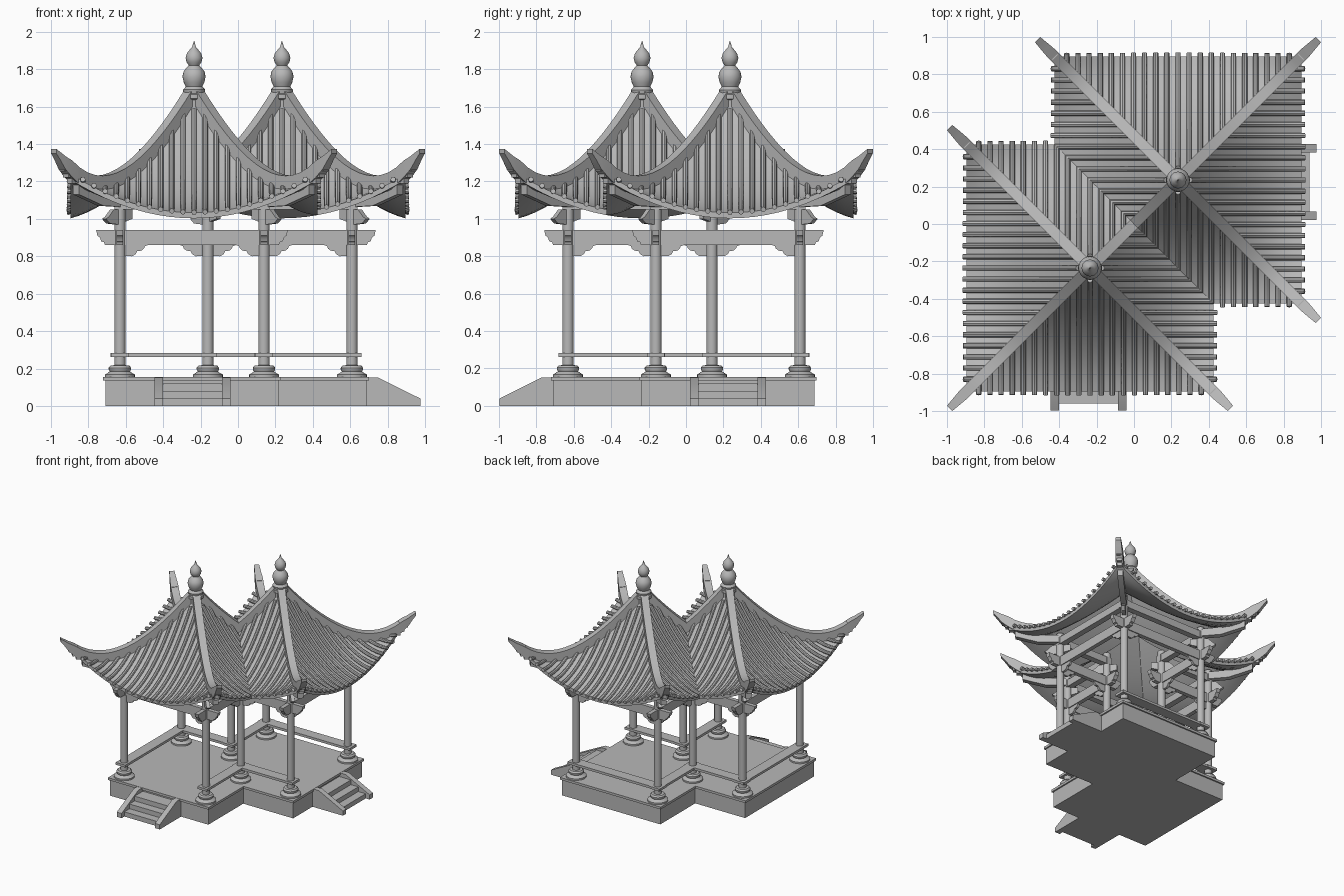
import bpy, bmesh, math
from mathutils import Vector, Matrix

old = bpy.data.objects.get("Cube")
if old:
    bpy.data.objects.remove(old, do_unlink=True)

stone = bpy.data.materials.new("plain grey")
stone.use_nodes = True
GREY = (0.48, 0.48, 0.48, 1)
stone.diffuse_color = GREY
stone.node_tree.nodes["Principled BSDF"].inputs["Base Color"].default_value = GREY

C = 0.235        # offset of each pavilion from the middle
SHIFT = -0.011   # the base sits slightly off the roof centre
EAVE = 0.66      # half width of a roof
made = []


def finish(name, bm):
    bmesh.ops.recalc_face_normals(bm, faces=bm.faces)
    mesh = bpy.data.meshes.new(name)
    bm.to_mesh(mesh)
    bm.free()
    mesh.materials.append(stone)
    ob = bpy.data.objects.new(name, mesh)
    bpy.context.collection.objects.link(ob)
    made.append(ob)


def prism(bm, points, offset):
    """Extrude a flat polygon by an offset vector."""
    a = [bm.verts.new(p) for p in points]
    b = [bm.verts.new(Vector(p) + Vector(offset)) for p in points]
    bm.faces.new(a)
    bm.faces.new(b[::-1])
    for i in range(len(a)):
        j = (i + 1) % len(a)
        bm.faces.new((a[i], a[j], b[j], b[i]))


def plate(bm, origin, along, profile, thick):
    """Upright plate: profile is (distance along, height)."""
    o, d = Vector((*origin, 0)), Vector((*along, 0)).normalized()
    side = Vector((-d.y, d.x, 0)) * thick
    prism(bm, [o + d * u + Vector((0, 0, z)) - side / 2 for u, z in profile], side)


def bar(bm, p, q, width, low, high, extra):
    n = (q - p).length + extra
    plate(bm, p, q - p, [(-extra, low), (n, low), (n, high), (-extra, high)], width)


def skin(bm, rings):
    n = len(rings[0])
    for a, b in zip(rings, rings[1:]):
        for i in range(n):
            bm.faces.new((a[i], a[(i + 1) % n], b[(i + 1) % n], b[i]))
    bm.faces.new(rings[0][::-1])
    bm.faces.new(rings[-1])


def lathe(bm, profile, centre, steps=24):
    rings = []
    for r, z in profile:
        rings.append([bm.verts.new((centre[0] + r * math.cos(math.tau * i / steps),
                                    centre[1] + r * math.sin(math.tau * i / steps), z))
                      for i in range(steps)])
    skin(bm, rings)


def outline(h):
    """Plan of two overlapping squares of half width h."""
    far, n = C + h, h - C
    plan = [(-far, -far), (n, -far), (n, -n), (far, -n),
            (far, far), (-n, far), (-n, n), (-far, n)]
    return [(x + SHIFT, y + SHIFT) for x, y in plan]


# Platform and its edge slab
for name, h, low, high in (("platform", 0.463, 0, 0.135), ("platform_slab", 0.475, 0.135, 0.155)):
    bm = bmesh.new()
    prism(bm, [(x, y, low) for x, y in outline(h)], (0, 0, high - low))
    finish(name, bm)

# Stairs: cheeks and three steps
edge = C + 0.463
for name, origin, out in (("front_stairs", (-0.243, SHIFT - edge), (0, -1)),
                          ("side_stairs", (SHIFT + edge, C + SHIFT), (1, 0))):
    bm = bmesh.new()
    o, d = Vector(origin), Vector(out)
    across = Vector((-d.y, d.x))
    for s in (-1, 1):
        plate(bm, o + across * s * 0.18, d,
              [(0, 0), (0.287, 0), (0.287, 0.04), (0.06, 0.153), (0, 0.153)], 0.045)
    plate(bm, o, d, [(0, 0), (0.25, 0), (0.25, 0.04), (0.18, 0.04), (0.18, 0.08),
                     (0.11, 0.08), (0.11, 0.12), (0, 0.12)], 0.32)
    finish(name, bm)

# Columns with turned bases
posts = [Vector(p) for p in outline(0.385)]
bm = bmesh.new()
bases = bmesh.new()
for p in posts:
    lathe(bm, [(0.03, 0.2), (0.03, 1.15)], p)
    lathe(bases, [(0.08, 0.153), (0.08, 0.168), (0.064, 0.177), (0.054, 0.185), (0.06, 0.195),
                  (0.06, 0.204), (0.05, 0.216), (0.03, 0.218)], p)
finish("columns", bm)
finish("column_bases", bases)

# Benches, tie beams, spandrels and purlins along the plan edges
benches, beams, spandrels, purlins = (bmesh.new() for _ in range(4))
SCALLOP = [(0, 0), (0, -0.06), (0.04, -0.062), (0.06, -0.05), (0.068, -0.034), (0.09, -0.032),
           (0.104, -0.02), (0.108, -0.008), (0.13, 0)]
TIP = [(0.08, 0.86), (0.085, 0.875), (0.1, 0.88), (0.107, 0.9), (0.12, 0.91), (0.127, 0.94)]
for i, p in enumerate(posts):
    q = posts[(i + 1) % 8]
    n, d = (q - p).length, (q - p).normalized()
    if i not in (0, 3):
        bar(benches, p, q, 0.09, 0.262, 0.282, 0.05)
    plate(beams, p, d, [(n + u, z) for u, z in TIP] + [(-u, z) for u, z in reversed(TIP)], 0.035)
    for o, v in ((p, d), (q, -d)):
        plate(spandrels, o, v, [(u + 0.025, z + 0.862) for u, z in SCALLOP], 0.02)
    bar(purlins, p, q, 0.05, 1.05, 1.11, 0.03)
finish("benches", benches)
finish("tie_beams", beams)
finish("spandrels", spandrels)
finish("purlins", purlins)

# Diagonal bracket arms on the column heads
bm = bmesh.new()
for i, p in enumerate(posts):
    side = ((-1, -1) if i == 0 else (1, 1) if i == 4 else (1, -1) if i < 4 else (-1, 1))
    plate(bm, p, side, [(-0.08, 1.0), (0.03, 0.97), (0.09, 0.975), (0.12, 1.0), (0.1, 1.01),
                        (0.06, 1.05), (-0.08, 1.05)], 0.03)
finish("bracket_arms", bm)


def height(d, l):
    """Curved roof: sags towards the eave and lifts towards the corners."""
    return 1.68 - 1.704 * d + 1.096 * d * d + 0.49 * l * l * (d / 0.67) ** 2


def shell_panel(bm):
    rows, cols = 14, 20
    grid = []
    for r in range(rows + 1):
        d = 0.04 + (EAVE - 0.04) * r / rows
        grid.append([bm.verts.new((d * (2 * c / cols - 1), -d, height(d, d * (2 * c / cols - 1))))
                     for c in range(cols + 1)])
    for a, b in zip(grid, grid[1:]):
        for c in range(cols):
            bm.faces.new((a[c], b[c], b[c + 1], a[c + 1]))


def tile_panel(bm):
    radius, sides = 0.014, 8
    for k in range(-11, 12):
        l = k * 0.0594
        start = max(abs(l), 0.06)
        rings = []
        steps = max(2, round((0.678 - start) / 0.05))
        for s in range(steps + 1):
            d = start + (0.678 - start) * s / steps
            slope = (height(d + 0.01, l) - height(d - 0.01, l)) / 0.02
            up = Vector((0, slope, 1)).normalized()
            mid = Vector((l, -d, height(d, l))) + up * 0.006
            rings.append([bm.verts.new(mid + Vector((1, 0, 0)) * radius * math.cos(math.tau * j / sides)
                                       + up * radius * math.sin(math.tau * j / sides))
                          for j in range(sides)])
        skin(bm, rings)


def diagonal(bm, path):
    """Beam along one hip; path is (distance, top, bottom, width)."""
    rings = []
    for d, top, low, w in path:
        s = w / 2 / math.sqrt(2)
        rings.append([bm.verts.new(v) for v in ((d + s, -d + s, top), (d - s, -d - s, top),
                                                (d - s, -d - s, low), (d + s, -d + s, low))])
    skin(bm, rings)


def ridge(bm):
    path = []
    for k in range(17):
        d = 0.03 + 0.04 * k
        path.append((d, height(d, d) + 0.06, height(d, d) - 0.03, 0.06))
    path += [(0.705, 1.335, 1.265, 0.052), (0.73, 1.357, 1.315, 0.045), (0.75, 1.374, 1.35, 0.04)]
    diagonal(bm, path)
    # Stepped carving under the upturned tip
    for d, low, high in ((0.665, 1.19, 1.24), (0.685, 1.22, 1.27), (0.705, 1.255, 1.3)):
        diagonal(bm, [(d - 0.05, high, low, 0.04), (d, high, low, 0.04)])


def hip_rafter(bm):
    diagonal(bm, [(0.34, 1.12, 1.06, 0.045), (0.5, 1.135, 1.07, 0.045), (0.63, 1.18, 1.13, 0.045)])


# Two roofs, each trimmed where they meet in the valley
FINIAL = [(0.05, 1.56), (0.052, 1.635), (0.064, 1.642), (0.064, 1.665), (0.056, 1.67), (0.06, 1.69),
          (0.05, 1.7), (0.044, 1.707), (0.055, 1.73), (0.062, 1.76), (0.056, 1.787), (0.04, 1.808),
          (0.028, 1.82), (0.04, 1.838), (0.045, 1.86), (0.038, 1.885), (0.022, 1.905),
          (0.01, 1.918), (0.006, 1.935), (0.001, 1.95)]
for side, word in ((-1, "front"), (1, "back")):
    for part, build in (("roof_shell", shell_panel), ("roof_tiles", tile_panel),
                        ("roof_ridges", ridge), ("hip_rafters", hip_rafter)):
        bm = bmesh.new()
        for turn in range(4):
            before = set(bm.verts)
            build(bm)
            new = [v for v in bm.verts if v not in before]
            bmesh.ops.rotate(bm, verts=new, cent=(0, 0, 0), matrix=Matrix.Rotation(turn * math.pi / 2, 3, "Z"))
        if part == "roof_shell":
            bmesh.ops.remove_doubles(bm, verts=bm.verts, dist=0.0005)
            ext = bmesh.ops.extrude_face_region(bm, geom=bm.faces[:], use_keep_orig=True)
            low = [g for g in ext["geom"] if isinstance(g, bmesh.types.BMVert)]
            bmesh.ops.translate(bm, verts=low, vec=(0, 0, -0.03))
        bmesh.ops.translate(bm, verts=bm.verts, vec=(side * C, side * C, 0))
        bmesh.ops.bisect_plane(bm, geom=bm.verts[:] + bm.edges[:] + bm.faces[:], plane_co=(0, 0, 0),
                               plane_no=(-side, -side, 0), clear_outer=True)
        finish(word + "_" + part, bm)
    bm = bmesh.new()
    lathe(bm, FINIAL, (side * C, side * C))
    finish(word + "_finial", bm)

# Smooth round parts, keep edges crisp
bpy.ops.object.select_all(action="DESELECT")
for ob in made:
    ob.select_set(True)
bpy.context.view_layer.objects.active = made[0]
bpy.ops.object.shade_smooth_by_angle(angle=math.radians(35))
